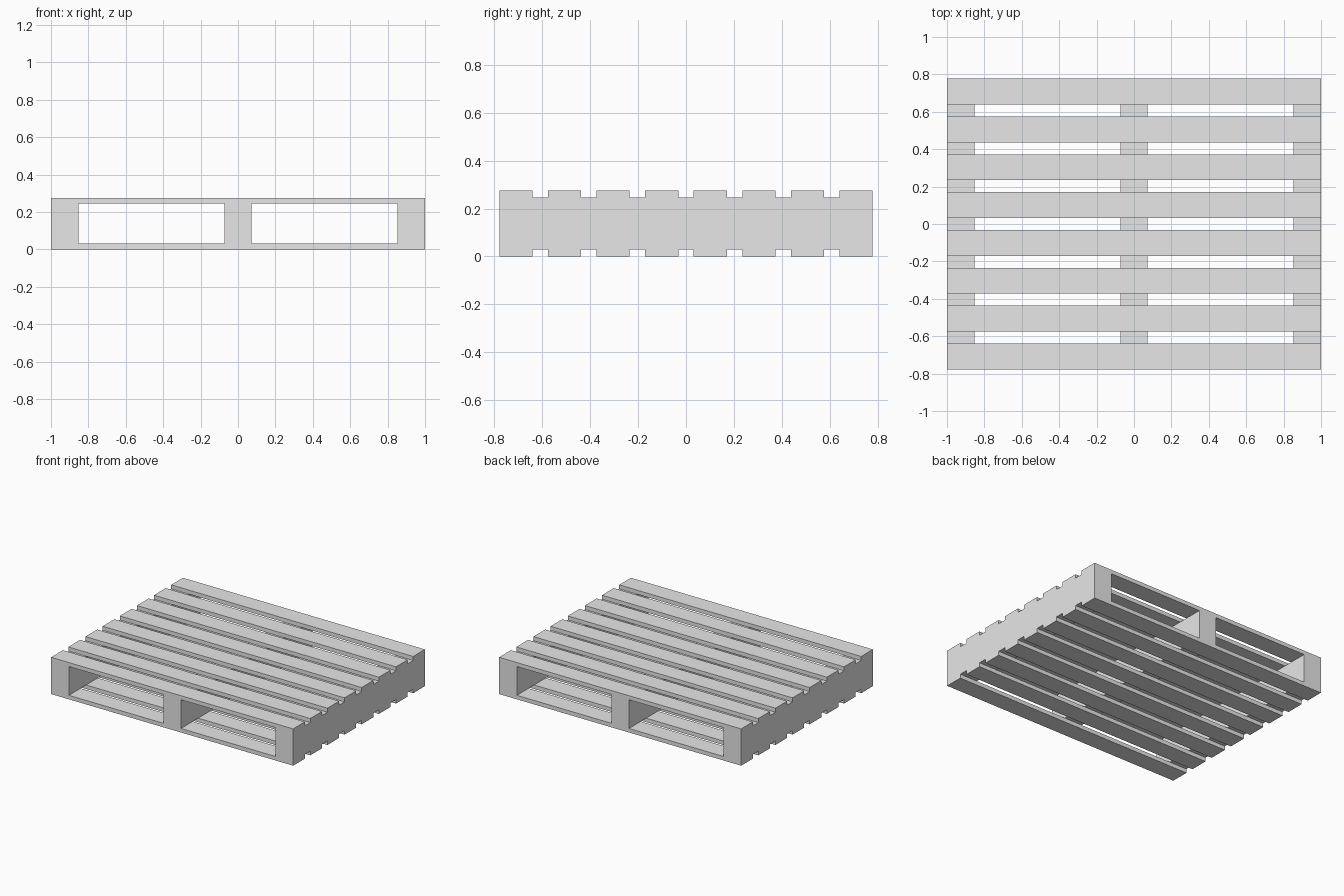
import bpy
import bmesh
from mathutils import Vector

cube = bpy.data.objects.get("Cube")
if cube:
    bpy.data.objects.remove(cube, do_unlink=True)

# Overall dimensions
LENGTH, DEPTH, HEIGHT = 2.0, 1.555, 0.275
BOARD_WIDTH, BOARD_THICK, BOARD_COUNT = 0.138, 0.03, 8
BEAM_WIDTH = 0.147

grey = bpy.data.materials.new("plain grey")
grey.use_nodes = True
grey.diffuse_color = (0.8, 0.8, 0.8, 1)
grey.node_tree.nodes["Principled BSDF"].inputs["Base Color"].default_value = grey.diffuse_color


def box(name, size, centre):
    """Add a flat-shaded box of the given size."""
    mesh = bpy.data.meshes.new(name)
    bm = bmesh.new()
    bmesh.ops.create_cube(bm, size=1)
    bmesh.ops.scale(bm, vec=Vector(size), verts=bm.verts)
    bm.to_mesh(mesh)
    bm.free()
    mesh.materials.append(grey)
    obj = bpy.data.objects.new(name, mesh)
    obj.location = centre
    bpy.context.collection.objects.link(obj)
    return obj


# Three upright beams running front to back
beam_x = (LENGTH - BEAM_WIDTH) / 2
for name, x in (("right", -beam_x), ("middle", 0), ("left", beam_x)):
    box(name + "_beam", (BEAM_WIDTH, DEPTH, HEIGHT - 2 * BOARD_THICK), (x, 0, HEIGHT / 2))

# Matching decks of evenly spaced boards above and below the beams
pitch = (DEPTH - BOARD_WIDTH) / (BOARD_COUNT - 1)
for deck, z in (("bottom", BOARD_THICK / 2), ("top", HEIGHT - BOARD_THICK / 2)):
    for i in range(BOARD_COUNT):
        y = (i - (BOARD_COUNT - 1) / 2) * pitch
        box(f"{deck}_board_{i + 1}", (LENGTH, BOARD_WIDTH, BOARD_THICK), (0, y, z))
